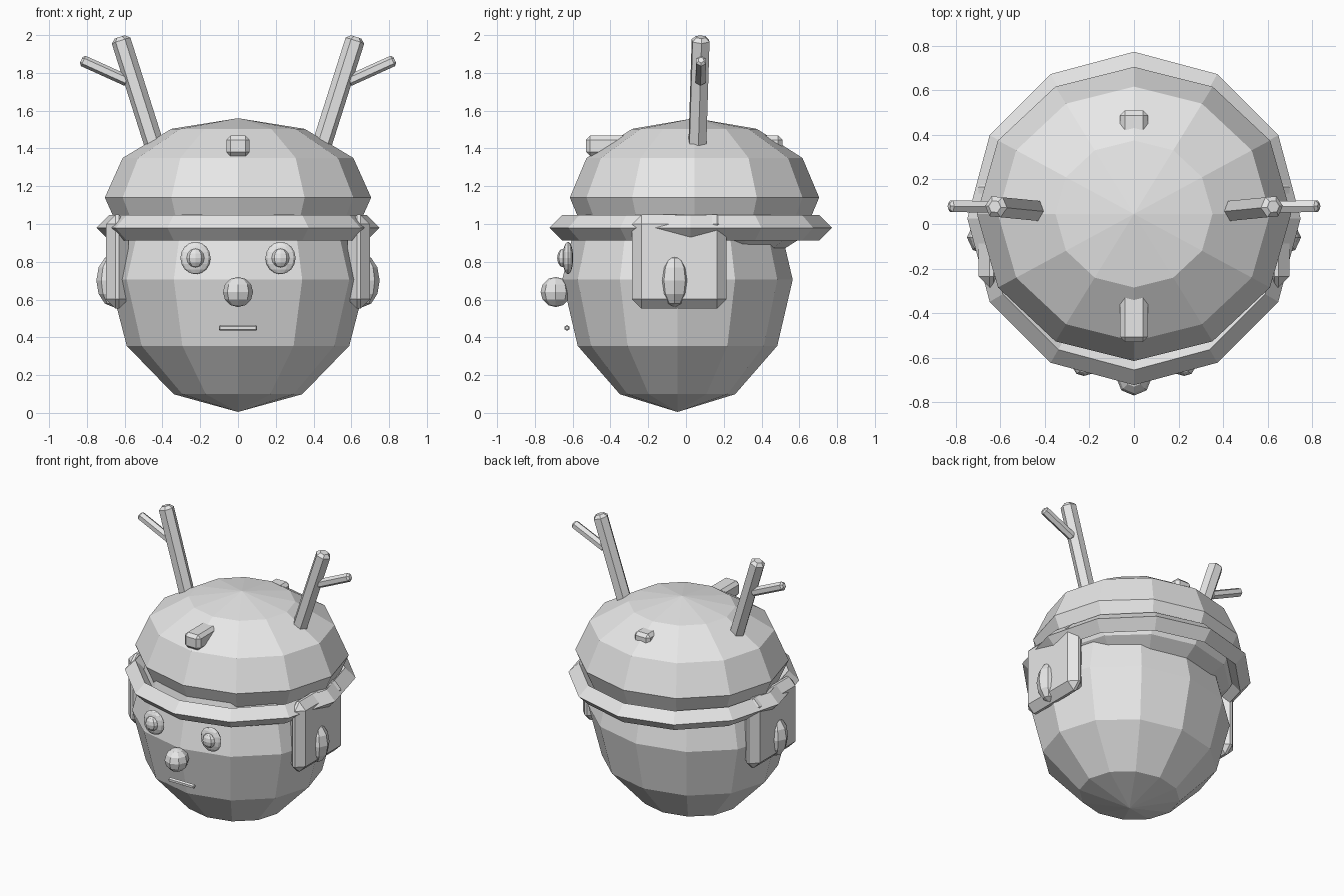
import bpy
from mathutils import Vector

if "Cube" in bpy.data.objects:
    bpy.data.objects.remove(bpy.data.objects["Cube"], do_unlink=True)

grey = bpy.data.materials.new("light_grey")
grey.use_nodes = True
grey.diffuse_color = (0.8, 0.8, 0.8, 1)
grey.node_tree.nodes["Principled BSDF"].inputs["Base Color"].default_value = (0.8, 0.8, 0.8, 1)


def finish(name, bevel=0.0):
    """Name the active object, give it its colour and chamfer its edges."""
    ob = bpy.context.object
    ob.name = name
    ob.data.materials.append(grey)
    if bevel:
        mod = ob.modifiers.new("chamfer", "BEVEL")
        mod.width = bevel
        mod.segments = 1
        mod.limit_method = "ANGLE"
        mod.angle_limit = 1.2
    return ob


def ball(name, centre, radii, segments=12, rings=6):
    bpy.ops.mesh.primitive_uv_sphere_add(segments=segments, ring_count=rings, radius=1, location=centre)
    ob = finish(name)
    ob.scale = radii
    return ob


def box(name, low, high, bevel):
    low, high = Vector(low), Vector(high)
    bpy.ops.mesh.primitive_cube_add(size=1, location=(low + high) / 2)
    bpy.context.object.scale = high - low
    bpy.ops.object.transform_apply(location=False, rotation=False, scale=True)
    return finish(name, bevel)


def rod(name, start, end, radius, bevel, sides=6):
    start, end = Vector(start), Vector(end)
    axis = end - start
    bpy.ops.mesh.primitive_cylinder_add(vertices=sides, radius=radius, depth=axis.length,
                                        location=(start + end) / 2)
    ob = finish(name, bevel)
    ob.rotation_euler = axis.to_track_quat("Z", "Y").to_euler()
    return ob


# Head and cap
ball("head", (0, -0.045, 0.705), (0.68, 0.61, 0.70))
ball("cap", (0, 0.045, 1.14), (0.705, 0.66, 0.42))

# Cap brim with a diamond cross-section
bpy.ops.mesh.primitive_torus_add(major_segments=12, minor_segments=4, major_radius=0.68,
                                 minor_radius=0.068, location=(0, 0.025, 0.98))
finish("cap_brim")

# Beam through the cap, showing at front and back
box("cap_beam", (-0.062, -0.53, 1.36), (0.062, 0.51, 1.468), 0.022)

# Face
ball("nose", (0, -0.69, 0.64), (0.08, 0.08, 0.08), 8, 6)
rod("mouth", (-0.1, -0.63, 0.45), (0.1, -0.63, 0.45), 0.015, 0.005)

# Paired parts
for side, s in (("left", 1), ("right", -1)):
    ball(side + "_eye", (s * 0.225, -0.625, 0.82), (0.08, 0.028, 0.086), 12, 8)
    ball(side + "_pupil", (s * 0.225, -0.65, 0.82), (0.047, 0.032, 0.05), 8, 6)
    xs = sorted((s * 0.58, s * 0.698))
    box(side + "_ear_flap", (xs[0], -0.285, 0.552), (xs[1], 0.215, 1.05), 0.05)
    ball(side + "_ear", (s * 0.66, -0.06, 0.70), (0.09, 0.08, 0.14), 8, 6)
    rod(side + "_antler", (s * 0.39, 0.055, 1.25), (s * 0.625, 0.078, 1.99), 0.052, 0.02)
    rod(side + "_antler_branch", (s * 0.58, 0.076, 1.755), (s * 0.83, 0.08, 1.868), 0.03, 0.012)
